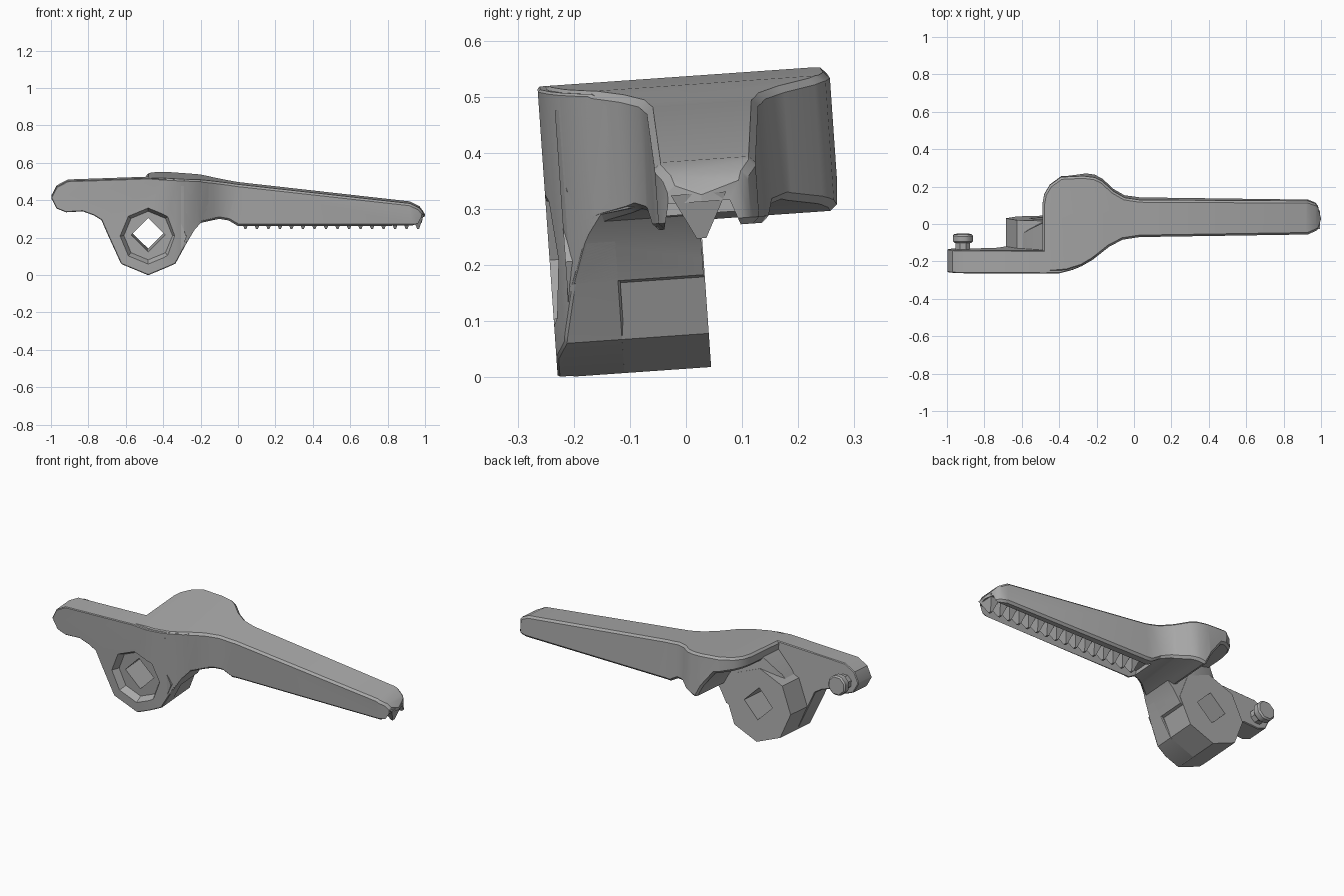
import bpy, bmesh, math
from mathutils import Matrix, Vector

if "Cube" in bpy.data.objects:
    bpy.data.objects.remove(bpy.data.objects["Cube"], do_unlink=True)

grey = bpy.data.materials.new("plain_grey")
grey.use_nodes = True
grey.diffuse_color = (0.4, 0.4, 0.4, 1)
grey.node_tree.nodes["Principled BSDF"].inputs["Base Color"].default_value = (0.4, 0.4, 0.4, 1)

TILT = Matrix.Rotation(math.radians(4), 4, "X")
HUB = (-0.48, 0.22)


def add(name, bm):
    bmesh.ops.recalc_face_normals(bm, faces=bm.faces)
    mesh = bpy.data.meshes.new(name)
    bm.to_mesh(mesh)
    bm.free()
    obj = bpy.data.objects.new(name, mesh)
    bpy.context.collection.objects.link(obj)
    return obj


def prism(name, points, low, high, axis):
    """Extrude a side outline along y, or a plan outline along z."""
    bm = bmesh.new()
    place = (lambda a, b: (a, low, b)) if axis == "y" else (lambda a, b: (a, b, low))
    face = bm.faces.new([bm.verts.new(place(a, b)) for a, b in points])
    moved = bmesh.ops.extrude_face_region(bm, geom=[face])["geom"]
    shift = Vector((0, high - low, 0)) if axis == "y" else Vector((0, 0, high - low))
    bmesh.ops.translate(bm, vec=shift, verts=[g for g in moved if isinstance(g, bmesh.types.BMVert)])
    return add(name, bm)


def ring(centre, radius, sides, phase=0.0):
    return [(centre[0] + radius * math.cos(phase + i * math.tau / sides),
             centre[1] + radius * math.sin(phase + i * math.tau / sides)) for i in range(sides)]


def boolean(obj, other, operation):
    mod = obj.modifiers.new(operation, "BOOLEAN")
    mod.object, mod.operation, mod.solver = other, operation, "EXACT"
    other.hide_render = True


def bevel(obj, width, segments=1, angle=40):
    mod = obj.modifiers.new("bevel", "BEVEL")
    mod.width, mod.segments, mod.limit_method = width, segments, "ANGLE"
    mod.angle_limit = math.radians(angle)


# Lever body: plan outline crossed with side outline
plan = [(-.49, -.225), (-.36, -.215), (-.28, -.19), (-.22, -.155), (-.13, -.085), (-.06, -.05),
        (.03, -.037), (.93, -.03), (.98, -.01), (1, .05), (.98, .13), (.93, .15), (.03, .162),
        (-.05, .175), (-.11, .21), (-.17, .265), (-.21, .285), (-.27, .293), (-.39, .288),
        (-.45, .245), (-.48, .195), (-.49, .14)]
side = [(-.5, .535), (-.4, .535), (-.2, .52), (0, .488), (.92, .385), (.97, .36), (1.01, .31),
        (1.01, .265), (0, .265), (-.05, .295), (-.1, .305), (-.19, .29), (-.25, .275),
        (-.29, .35), (-.36, .44), (-.5, .475)]
body = prism("lever_body", side, -.5, .5, "y")
body_plan = prism("body_plan_cutter", plan, 0, 1, "z")
boolean(body, body_plan, "INTERSECT")
bevel(body, .025, 1, 50)

# Front plate with arm and lower hub outline
plate_side = [(-1, .43), (-.97, .488), (-.91, .52), (-.48, .535), (-.2, .515), (-.05, .45),
              (-.08, .325), (-.15, .325), (-.2, .3), (-.235, .25), (-.277, .18), (-.335, .075),
              (-.48, .015), (-.625, .075), (-.70, .24), (-.73, .31), (-.77, .335),
              (-.83, .357), (-.92, .352), (-.97, .372)]
plate = prism("front_plate", plate_side, -.228, -.105, "y")
plate_plan = prism("plate_plan_cutter", [(-1.1, -.3), (-1.1, 0), (-.03, 0), (-.06, -.05), (-.13, -.085),
                   (-.22, -.155), (-.28, -.19), (-.33, -.21), (-.4, -.228), (-.4, -.3)], -.1, 1, "z")
boolean(plate, plate_plan, "INTERSECT")
bevel(plate, .012)

# Octagonal hub and the web joining it to the body
hub = prism("hub", ring(HUB, .205, 8, math.pi / 2), -.2, .046, "y")
web_side = [(-.64, .3), (-.58, .4), (-.49, .49), (-.2, .49), (-.1, .4), (-.1, .31), (-.19, .3),
            (-.235, .25), (-.277, .18), (-.4, .15)]
web = prism("hub_web", web_side, -.2, .044, "y")
web_plan = prism("web_plan_cutter", [(-.7, -.2), (-.3, -.2), (-.22, -.155), (-.1, -.06),
                 (-.1, 0), (-.2, .044), (-.48, .044), (-.56, .0), (-.7, -.1)], 0, 1, "z")
boolean(web, web_plan, "INTERSECT")

# Square hole and front recess through the hub parts
hole = prism("square_hole_cutter", ring((-.48, .228), .09, 4), -.4, .3, "y")
bm = bmesh.new()
bmesh.ops.create_cone(bm, cap_ends=True, segments=8, radius1=.162, radius2=.13, depth=.06,
                      matrix=Matrix.Translation((HUB[0], -.22, HUB[1] + .005))
                      @ Matrix.Rotation(-math.pi / 2, 4, "X"))
recess = add("recess_cutter", bm)
for part in (plate, hub, web):
    boolean(part, recess, "DIFFERENCE")
    boolean(part, hole, "DIFFERENCE")

# Shallow channel under the handle
channel = prism("channel_cutter", [(-.035, .2), (-.01, .31), (.1, .31), (.14, .2)], 0, 1, "z")
channel.data.transform(Matrix(((0, 0, 1.2, -.04), (1, 0, 0, 0), (0, 1, 0, 0), (0, 0, 0, 1))))
bm = bmesh.new()
bm.from_mesh(channel.data)
bmesh.ops.recalc_face_normals(bm, faces=bm.faces)
bm.to_mesh(channel.data)
bm.free()
boolean(body, channel, "DIFFERENCE")

# Row of wedge teeth
bm = bmesh.new()
for i in range(16):
    bmesh.ops.create_cone(bm, cap_ends=True, segments=4, radius1=.012, radius2=.07, depth=.08,
                          matrix=Matrix.Translation((.04 + i * .0615, .045, .285))
                          @ Matrix.Diagonal((.65, 1, 1, 1)) @ Matrix.Rotation(math.pi / 4, 4, "Z"))
teeth = add("grip_teeth", bm)

# Stud on the arm
stem = prism("stud_stem", ring((-.915, .42), .042, 8, math.pi / 8), -.12, -.05, "y")
head = prism("stud_head", ring((-.915, .42), .058, 8, math.pi / 8), -.07, -.025, "y")
bevel(head, .008)

# Apply modifiers, tilt and shade
parts = [body, plate, hub, web, teeth, stem, head]
bpy.context.view_layer.update()
graph = bpy.context.evaluated_depsgraph_get()
baked = [bpy.data.meshes.new_from_object(p.evaluated_get(graph)) for p in parts]
for part, mesh in zip(parts, baked):
    part.modifiers.clear()
    part.data = mesh
    mesh.transform(TILT)
    mesh.materials.clear()
    mesh.materials.append(grey)
for cutter in (body_plan, plate_plan, web_plan, hole, recess, channel):
    bpy.data.objects.remove(cutter, do_unlink=True)
bpy.ops.object.select_all(action="DESELECT")
for part in parts:
    part.select_set(True)
bpy.context.view_layer.objects.active = body
bpy.ops.object.shade_smooth_by_angle(angle=math.radians(30))
